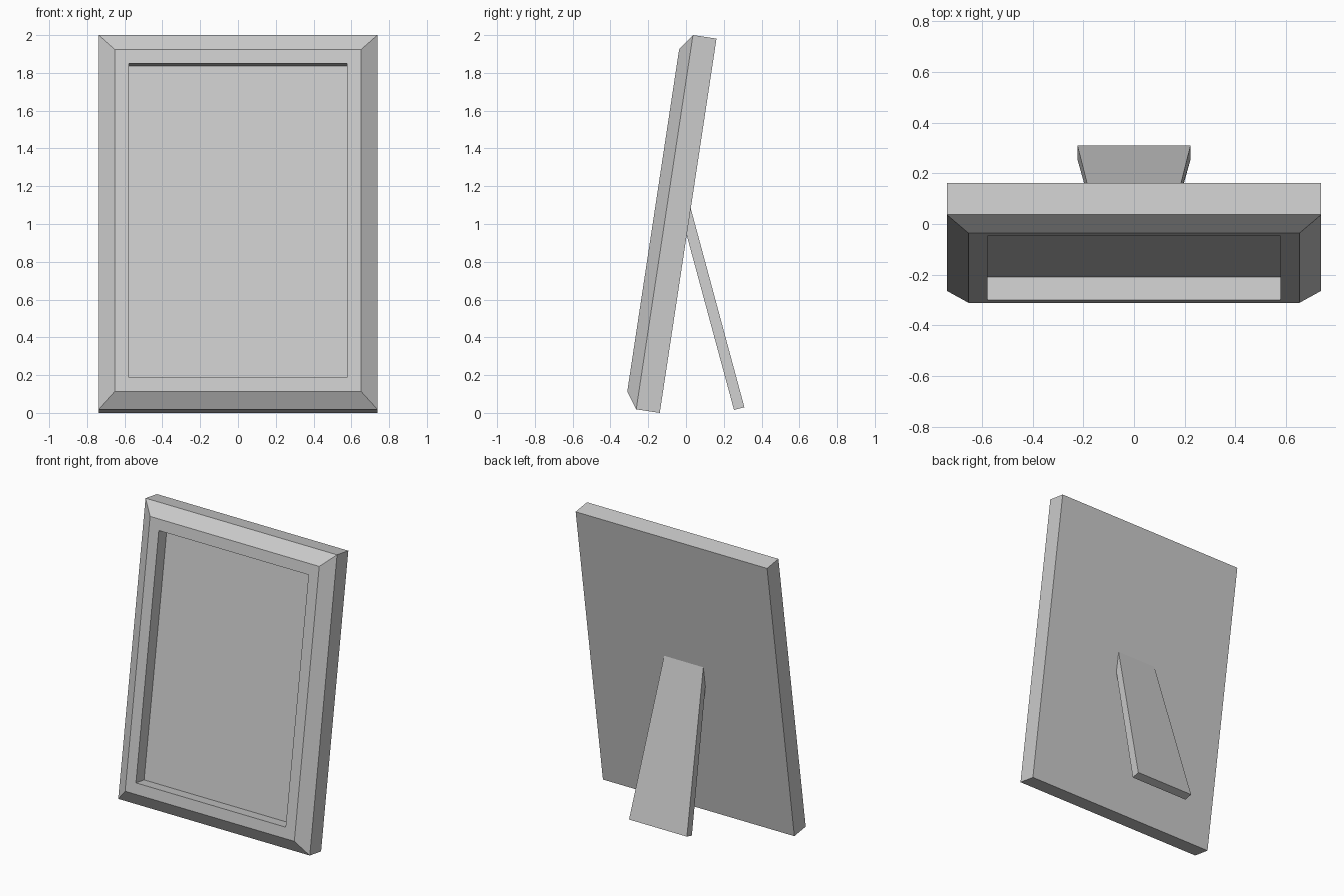
import bpy, bmesh, math

if "Cube" in bpy.data.objects:
    bpy.data.objects.remove(bpy.data.objects["Cube"])

HALF_W, HEIGHT, TILT = 0.738, 2.004, math.radians(8.62)


def finish(name, bm):
    bmesh.ops.recalc_face_normals(bm, faces=bm.faces)
    mesh = bpy.data.meshes.new(name)
    bm.to_mesh(mesh)
    bm.free()
    obj = bpy.data.objects.new(name, mesh)
    bpy.context.collection.objects.link(obj)
    return obj


def loft(rings):
    """Join successive four-point rings and cap both ends."""
    bm = bmesh.new()
    loops = [[bm.verts.new(p) for p in ring] for ring in rings]
    for a, b in zip(loops, loops[1:]):
        for i in range(4):
            j = (i + 1) % 4
            bm.faces.new((a[i], a[j], b[j], b[i]))
    bm.faces.new(loops[0])
    bm.faces.new(loops[-1])
    return bm


def frame_ring(inset, depth):
    x, lo, hi = HALF_W - inset, inset, HEIGHT - inset
    return [(-x, -depth, lo), (x, -depth, lo), (x, -depth, hi), (-x, -depth, hi)]


# Frame: back, outer rim, bevelled moulding, flat lip, recessed picture panel
steps = [(0, 0), (0, 0.126), (0.086, 0.187), (0.161, 0.187), (0.161, 0.095)]
frame = finish("picture_frame", loft([frame_ring(*s) for s in steps]))
frame.rotation_euler.x = -TILT
frame.location.y = -0.139

# Easel leg: tapered slab leaning against the back of the frame
sections = [  # half width, front (y, z), rear (y, z)
    (0.223, (0.254, 0.016), (0.309, 0.030)),
    (0.151, (0.000, 0.955), (0.025, 1.083)),
]
finish("easel_leg", loft([
    [(-w, *front), (w, *front), (w, *rear), (-w, *rear)]
    for w, front, rear in sections]))
